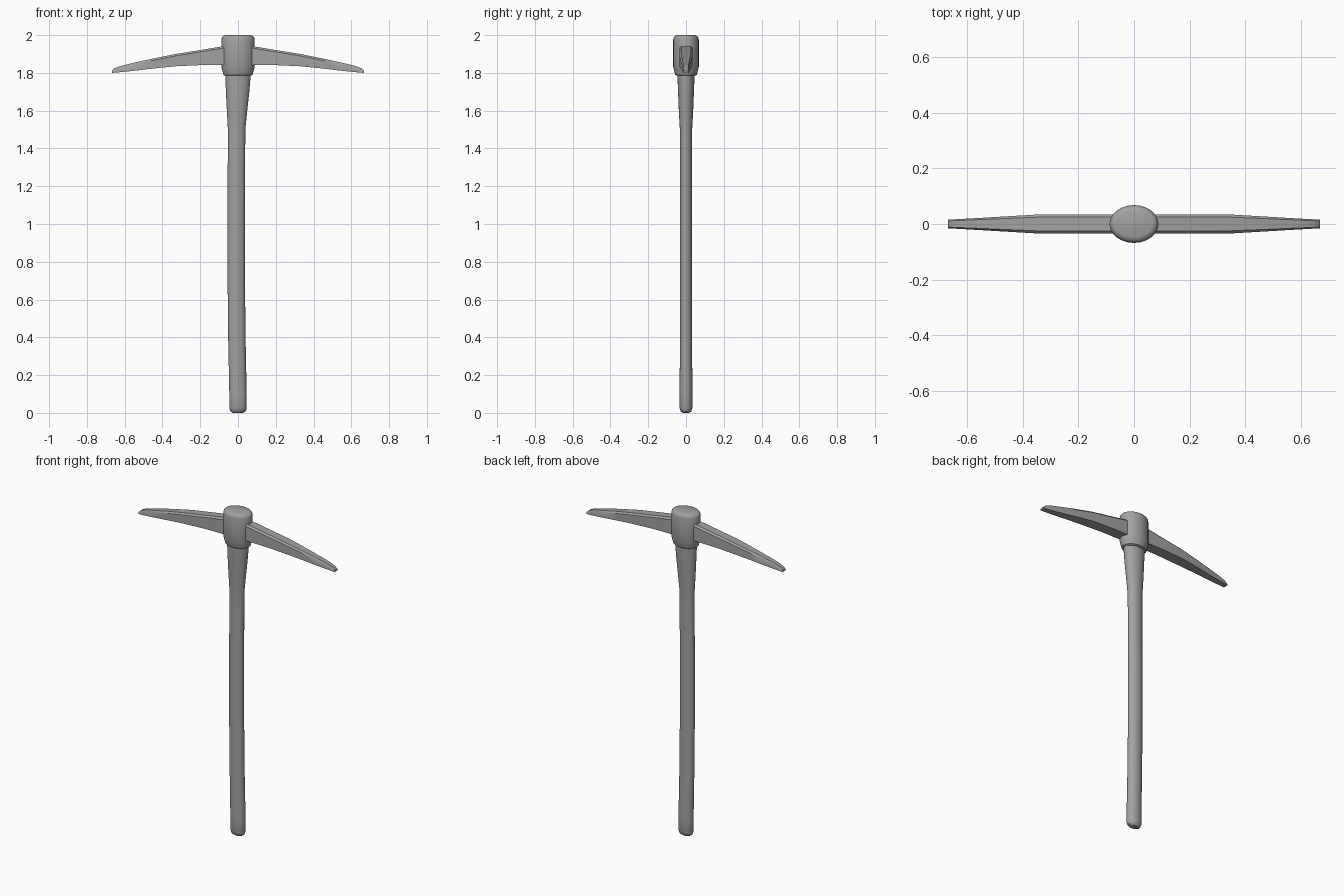
import bpy, bmesh, math

if "Cube" in bpy.data.objects:
    bpy.data.objects.remove(bpy.data.objects["Cube"])

# One plain grey for the whole tool
grey = bpy.data.materials.new("tool_grey")
grey.use_nodes = True
colour = (0.36, 0.36, 0.36, 1)
grey.diffuse_color = colour
grey.node_tree.nodes["Principled BSDF"].inputs["Base Color"].default_value = colour


def loft(name, rings, cap_start=True):
    """Skin a row of closed rings and cap the ends."""
    bm = bmesh.new()
    rows = [[bm.verts.new(p) for p in ring] for ring in rings]
    n = len(rows[0])
    for a, b in zip(rows, rows[1:]):
        for i in range(n):
            j = (i + 1) % n
            bm.faces.new((a[i], a[j], b[j], b[i]))
    if cap_start:
        bm.faces.new(rows[0])
    bm.faces.new(rows[-1])
    bmesh.ops.recalc_face_normals(bm, faces=bm.faces)
    mesh = bpy.data.meshes.new(name)
    bm.to_mesh(mesh)
    bm.free()
    mesh.materials.append(grey)
    obj = bpy.data.objects.new(name, mesh)
    bpy.context.collection.objects.link(obj)
    bpy.ops.object.select_all(action='DESELECT')
    obj.select_set(True)
    bpy.context.view_layer.objects.active = obj
    bpy.ops.object.shade_smooth_by_angle(angle=math.radians(35))
    return obj


def oval(z, rx, ry, cx=0, sides=24):
    turns = [2 * math.pi * i / sides for i in range(sides)]
    return [(cx + rx * math.cos(t), ry * math.sin(t), z) for t in turns]


def blade_section(x, top, bottom, half):
    """Box section with narrow chamfers along its upper edges."""
    drop = min(0.01, (top - bottom) * 0.35)
    inner = half * 0.72
    return [(x, -half, bottom), (x, half, bottom), (x, half, top - drop),
            (x, inner, top), (x, -inner, top), (x, -half, top - drop)]


# Handle: slightly bowed oval shaft, flaring into the head
loft("handle", [oval(*r) for r in (
    (0, 0.028, 0.018), (0.008, 0.04, 0.028), (0.025, 0.046, 0.034),
    (0.1, 0.046, 0.034), (0.4, 0.046, 0.032, -0.006),
    (0.7, 0.046, 0.032, -0.009), (1.1, 0.046, 0.032, -0.009),
    (1.4, 0.046, 0.032, -0.008), (1.51, 0.047, 0.033, -0.007),
    (1.6, 0.054, 0.038, -0.005), (1.7, 0.062, 0.042, -0.002),
    (1.8, 0.068, 0.046), (1.9, 0.07, 0.048))])

# Head socket: oval eye with a tapered lower lip and softened top
loft("head_socket", [oval(*r) for r in (
    (1.785, 0.07, 0.05), (1.79, 0.077, 0.057), (1.805, 0.081, 0.061),
    (1.832, 0.088, 0.068), (1.975, 0.088, 0.068), (1.988, 0.085, 0.065),
    (1.996, 0.078, 0.058), (2.0, 0.066, 0.047))])

# Pick arms: drooping tapered blade, mirrored to both sides
arms = loft("pick_arms", [blade_section(*s) for s in (
    (0, 1.955, 1.842, 0.035), (0.09, 1.939, 1.842, 0.035),
    (0.2, 1.921, 1.841, 0.035), (0.33, 1.9, 1.835, 0.035),
    (0.45, 1.876, 1.823, 0.028), (0.55, 1.854, 1.811, 0.022),
    (0.62, 1.837, 1.804, 0.018), (0.655, 1.824, 1.801, 0.016),
    (0.668, 1.81, 1.8, 0.016))], cap_start=False)
mirror = arms.modifiers.new("both_sides", 'MIRROR')
mirror.use_axis[0] = True
mirror.use_clip = True
